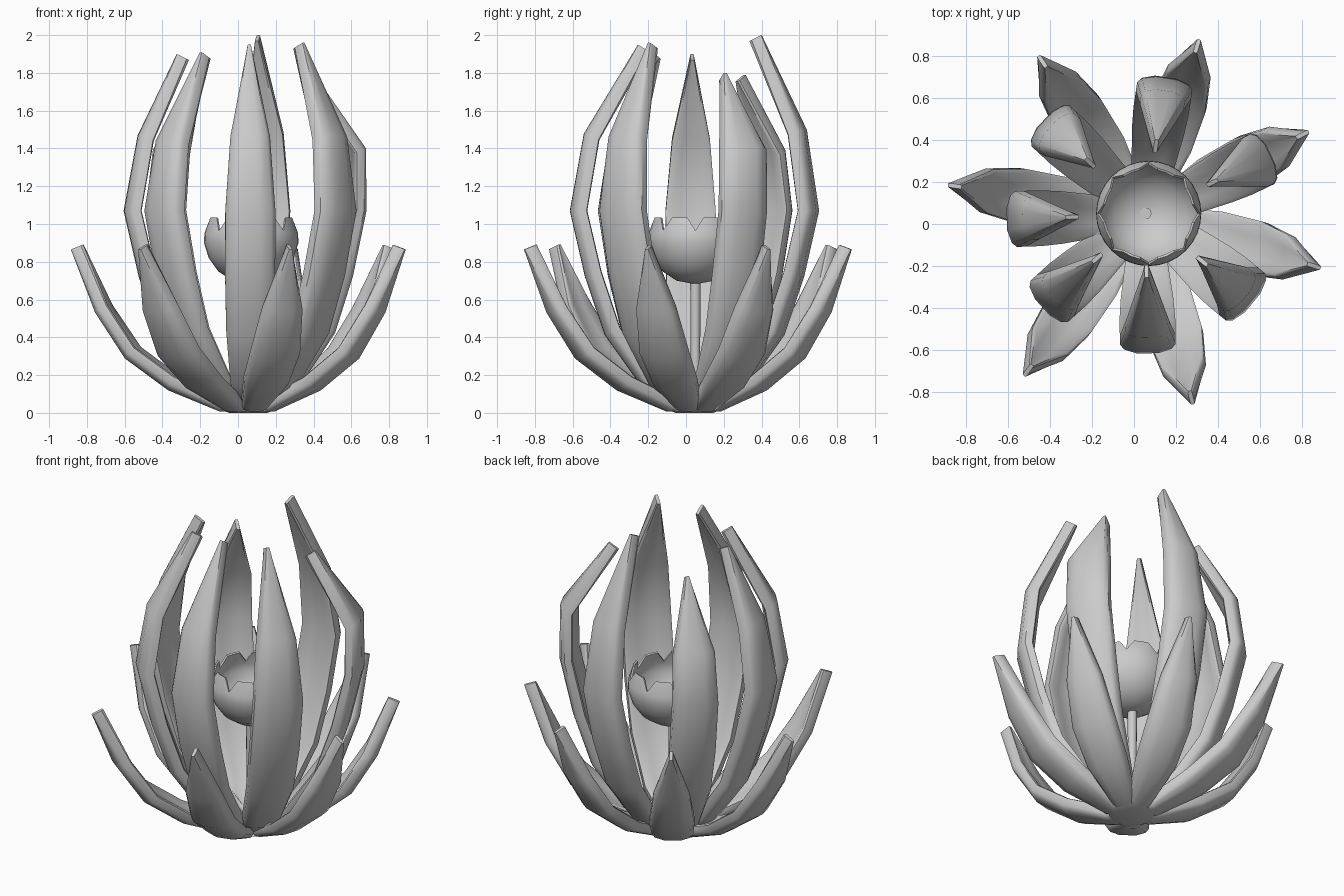
import bpy, math
from mathutils import Vector

if "Cube" in bpy.data.objects:
    bpy.data.objects.remove(bpy.data.objects["Cube"])

CX, CY = 0.055, 0.045   # flower axis


def finish(name, verts, faces, angle=40):
    me = bpy.data.meshes.new(name)
    me.from_pydata(verts, [], faces)
    me.update()
    ob = bpy.data.objects.new(name, me)
    bpy.context.collection.objects.link(ob)
    bpy.ops.object.select_all(action='DESELECT')
    ob.select_set(True)
    bpy.context.view_layer.objects.active = ob
    bpy.ops.object.mode_set(mode='EDIT')
    bpy.ops.mesh.select_all(action='SELECT')
    bpy.ops.mesh.normals_make_consistent(inside=False)
    bpy.ops.object.mode_set(mode='OBJECT')
    bpy.ops.object.shade_smooth_by_angle(angle=math.radians(angle))
    return ob


def leaf(name, ang, path, widths, thick, cup):
    """Cupped blade: outer spine path (r, z), tapering width, inward thickness."""
    a = math.radians(ang)
    rad = Vector((math.cos(a), math.sin(a), 0))
    tan = Vector((-math.sin(a), math.cos(a), 0))
    us = (-1, -0.85, -0.4, 0.4, 0.85, 1)
    verts, faces = [], []
    last = len(path) - 1
    for i, (r, z) in enumerate(path):
        p0, p1 = path[max(i - 1, 0)], path[min(i + 1, last)]
        t = Vector((p1[0] - p0[0], p1[1] - p0[1])).normalized()
        n = rad * -t.y + Vector((0, 0, t.x))
        c = Vector((CX, CY, 0)) + rad * r + Vector((0, 0, z))
        w = widths[i] / 2
        k = min(1, w / 0.12)

        def pt(u, d):
            v = c + tan * (w * u) + n * (cup * k * u * u + d)
            v.z = max(v.z, 0)
            return v
        # rounded rim: outer side, then inner side
        verts += [pt(u, thick * (0.2 if abs(u) == 1 else 0)) for u in us]
        verts += [pt(u, thick * (0.8 if abs(u) == 1 else 1)) for u in reversed(us)]
    m = 2 * len(us)
    for i in range(last):
        for j in range(m):
            k = (j + 1) % m
            faces.append((i * m + j, i * m + k, (i + 1) * m + k, (i + 1) * m + j))
    faces += [tuple(range(m)), tuple(range(last * m, last * m + m))]
    return finish(name, verts, faces)


# Outer sepals: angle, tip radius
sepals = [(73, .87), (27, .87), (-17, .87), (-76, .93), (-127, .96), (171.5, .95), (124, .91)]
for i, (ang, tip) in enumerate(sepals):
    s = tip / 0.94
    path = [(.02, 0), (.15 * s, 0.005), (.42 * s, .115), (.65 * s, .285), (.81 * s, .53), (.94 * s, .865)]
    leaf(f"sepal_{i + 1}", ang, path, (.08, .14, .24, .26, .21, .02), .07, .03)

# Inner petals: angle, tip radius, tip height, upper bend radius/height/width, width scale
petals = [(-89, .25, 1.95, .59, 1.48, .21, 1), (-39.5, .33, 1.96, .62, 1.47, .23, 1.1),
          (25.5, .33, 1.8, .66, 1.41, .26, 1), (81.5, .31, 2.0, .60, 1.5, .21, 1),
          (137, .34, 1.79, .62, 1.40, .24, 1), (182, .33, 1.9, .59, 1.47, .2, 1),
          (222, .29, 1.91, .60, 1.45, .21, 1)]
for i, (ang, tip, h, br, bz, bw, s) in enumerate(petals):
    path = [(.02, .02), (.12, .03), (.28, .13), (.48, .41), (.585, .72), (.665, 1.07),
            (br, bz), (tip + .05, h)]
    widths = [w * s for w in (.08, .13, .2, .25, .265, .265)] + [bw, .02]
    leaf(f"petal_{i + 1}", ang, path, widths, .07, .035)


def lathe(name, x, y, profile, n, teeth=None):
    verts, faces = [], []
    last = len(profile) - 1
    for i, (r, z) in enumerate(profile):
        for j in range(n):
            a = 2 * math.pi * j / n
            rr, zz = r, z
            if teeth and i in teeth and j % 4 == 0:   # notches in the rim
                rr, zz = teeth[i]
            verts.append((x + rr * math.cos(a), y + rr * math.sin(a), zz))
    for i in range(last):
        for j in range(n):
            k = (j + 1) % n
            faces.append((i * n + j, i * n + k, (i + 1) * n + k, (i + 1) * n + j))
    faces += [tuple(range(n)), tuple(range(last * n, last * n + n))]
    return finish(name, verts, faces)


# Toothed seed cup, hollow inside
outer = [(.02, .685), (.10, .70), (.175, .75), (.225, .82), (.25, .90), (.248, .95), (.22, 1.035)]
inner = [(.21, 1.03), (.235, .945), (.235, .90), (.212, .83), (.165, .765), (.09, .715), (.015, .70)]
lathe("seed_cup", .07, .05, outer + inner, 32, {6: (.243, .965), 7: (.232, .96)})

# Stem and base knob
lathe("stem", .055, .05, [(.028, 0), (.025, .35), (.028, .71)], 12)
lathe("flower_base", CX, CY, [(.10, 0), (.13, .01), (.10, .04), (.03, .06)], 14)
